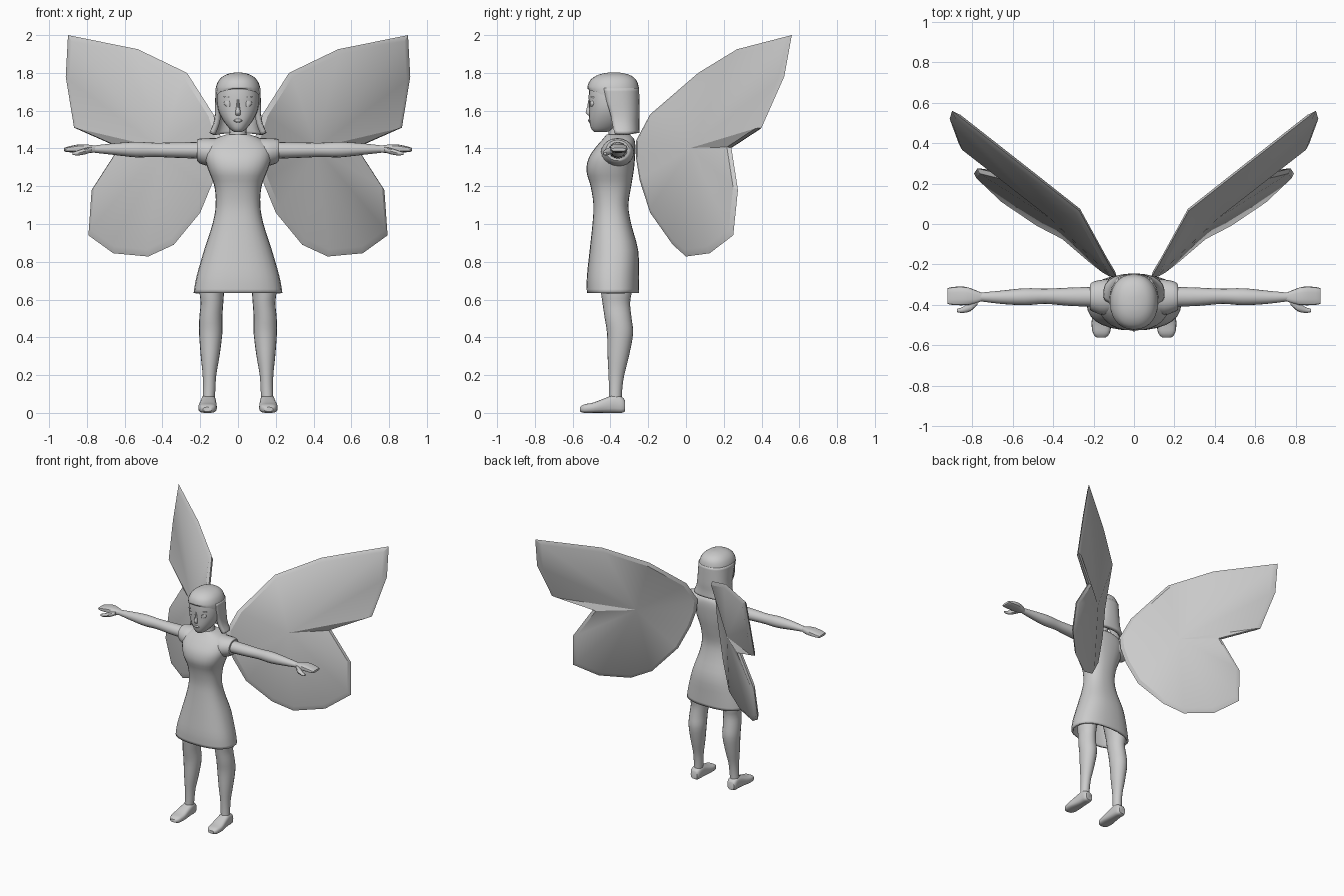
import bpy, bmesh, math
from mathutils import Vector

grey = bpy.data.materials.new("soft_grey")
grey.diffuse_color = (0.6, 0.6, 0.6, 1)


def finish(name, bm, mirror=False, angle=40, thickness=0):
    bmesh.ops.recalc_face_normals(bm, faces=bm.faces)
    me = bpy.data.meshes.new(name)
    bm.to_mesh(me)
    bm.free()
    ob = bpy.data.objects.new(name, me)
    bpy.context.collection.objects.link(ob)
    me.materials.append(grey)
    if thickness:
        m = ob.modifiers.new("thickness", 'SOLIDIFY')
        m.thickness, m.offset = thickness, -1
    if mirror:
        ob.modifiers.new("mirror", 'MIRROR')
    bpy.ops.object.select_all(action='DESELECT')
    ob.select_set(True)
    bpy.context.view_layer.objects.active = ob
    bpy.ops.object.shade_smooth_by_angle(angle=math.radians(angle))
    return ob


def spline(rings, steps):
    """Smooth the list of rings with a Catmull-Rom curve."""
    out = []
    for i in range(len(rings) - 1):
        p0, p1 = rings[max(i - 1, 0)], rings[i]
        p2, p3 = rings[i + 1], rings[min(i + 2, len(rings) - 1)]
        for s in range(steps):
            t = s / steps
            out.append([0.5 * (2 * b + (c - a) * t + (2 * a - 5 * b + 4 * c - d) * t * t
                               + (3 * b - a - 3 * c + d) * t ** 3)
                        for a, b, c, d in zip(p0, p1, p2, p3)])
    return out + [list(rings[-1])]


def loft(name, axis, rings, n=20, power=2.0, steps=3, arc=None, caps=(1, 1), **kw):
    """Rings: position along axis, low/high of first cross axis, low/high of second."""
    bm = bmesh.new()
    rows = []
    a0, a1 = arc or (0, math.tau)
    for p, l1, h1, l2, h2 in spline(rings, steps):
        row = []
        for k in range(n):
            a = a0 + (a1 - a0) * k / ((n - 1) if arc else n)
            c, s = math.cos(a), math.sin(a)
            u = (l1 + h1) / 2 + (h1 - l1) / 2 * math.copysign(abs(c) ** (2 / power), c)
            v = (l2 + h2) / 2 + (h2 - l2) / 2 * math.copysign(abs(s) ** (2 / power), s)
            row.append(bm.verts.new({'x': (p, u, v), 'y': (u, p, v), 'z': (u, v, p)}[axis]))
        rows.append(row)
    for r, q in zip(rows, rows[1:]):
        for k in range(n - 1 if arc else n):
            j = (k + 1) % n
            bm.faces.new((r[k], r[j], q[j], q[k]))
    if not arc:
        for use, row in zip(caps, (rows[0], rows[-1])):
            if use:
                bm.faces.new(row)
    return finish(name, bm, **kw)


# Dress: flared skirt, narrow waist, full chest, open hem
loft("dress", 'z', [
    (0.635, -.235, .235, -.525, -.25), (0.72, -.22, .22, -.525, -.25),
    (0.86, -.18, .18, -.51, -.253), (1.0, -.135, .135, -.495, -.29),
    (1.1, -.118, .118, -.49, -.305), (1.2, -.125, .125, -.505, -.29),
    (1.28, -.155, .155, -.527, -.277), (1.35, -.175, .175, -.515, -.27),
    (1.41, -.17, .17, -.475, -.268), (1.45, -.125, .125, -.44, -.275),
    (1.475, -.06, .06, -.42, -.30)], n=28, power=2.4, caps=(0, 1), thickness=.015)
loft("sleeves", 'x', [
    (.08, -.44, -.28, 1.30, 1.455), (.15, -.45, -.275, 1.305, 1.455),
    (.20, -.435, -.285, 1.32, 1.452), (.218, -.425, -.30, 1.335, 1.445)], mirror=True)

# Arms and hands
loft("arms", 'x', [
    (.18, -.41, -.31, 1.345, 1.435), (.32, -.405, -.315, 1.35, 1.432),
    (.44, -.395, -.32, 1.355, 1.43), (.54, -.402, -.318, 1.353, 1.435),
    (.66, -.395, -.33, 1.366, 1.427), (.765, -.382, -.34, 1.378, 1.415)],
    n=16, mirror=True)
loft("hands", 'x', [
    (.75, -.38, -.342, 1.38, 1.414), (.79, -.395, -.325, 1.375, 1.42),
    (.84, -.402, -.31, 1.378, 1.422), (.90, -.40, -.312, 1.38, 1.41),
    (.922, -.395, -.318, 1.386, 1.402)], n=14, power=3, mirror=True)
loft("thumbs", 'x', [
    (.775, -.40, -.365, 1.38, 1.408), (.81, -.432, -.385, 1.368, 1.402),
    (.85, -.44, -.412, 1.362, 1.388), (.875, -.436, -.42, 1.366, 1.38)],
    n=10, mirror=True)

# Legs and shoes
loft("legs", 'z', [
    (.05, .125, .188, -.41, -.34), (.12, .12, .186, -.408, -.338),
    (.2, .115, .187, -.41, -.327), (.3, .098, .197, -.415, -.302),
    (.42, .083, .206, -.418, -.28), (.5, .083, .205, -.43, -.288),
    (.58, .078, .198, -.442, -.296), (.66, .07, .202, -.452, -.285),
    (.8, .04, .17, -.46, -.28)], mirror=True)
loft("shoes", 'y', [
    (-.562, .14, .185, .008, .03), (-.54, .12, .203, 0, .045),
    (-.49, .112, .21, 0, .055), (-.43, .114, .202, 0, .078),
    (-.38, .116, .196, 0, .095), (-.34, .12, .194, 0, .085),
    (-.322, .13, .185, .008, .065)], n=18, power=3, mirror=True)

# Neck and head
loft("neck", 'z', [
    (1.43, -.065, .065, -.42, -.30), (1.48, -.045, .045, -.41, -.315),
    (1.56, -.045, .045, -.41, -.315)], n=16)
loft("head", 'z', [
    (1.487, -.02, .02, -.485, -.42), (1.505, -.045, .045, -.502, -.37),
    (1.55, -.08, .08, -.512, -.32), (1.61, -.107, .107, -.513, -.29),
    (1.68, -.112, .112, -.515, -.275), (1.74, -.105, .105, -.51, -.275)],
    n=24, power=2.2)

# Hair: crown, then a sheet round the back that flares at the shoulders
crown = loft("hair_crown", 'z', [
    (1.70, -.118, .118, -.521, -.248), (1.725, -.117, .117, -.522, -.25),
    (1.76, -.102, .102, -.508, -.262), (1.785, -.075, .075, -.475, -.29),
    (1.798, -.04, .04, -.435, -.33), (1.802, -.01, .01, -.40, -.36)], n=28, power=2.2)
# Fringe line rises at the middle and dips at the temples
for v in crown.data.vertices:
    if v.co.z < 1.712:
        v.co.z += 0.02 * max(0, 1 - abs(v.co.x) / .09) - 0.015 * (v.co.y > -.45)
loft("hair_back", 'z', [
    (1.72, -.119, .119, -.52, -.248), (1.65, -.121, .121, -.50, -.246),
    (1.58, -.123, .123, -.47, -.245), (1.53, -.132, .132, -.455, -.247),
    (1.482, -.152, .152, -.44, -.245)], n=22, power=2.4,
    arc=(math.radians(-18), math.radians(198)), thickness=.028)

# Face details
loft("nose", 'z', [
    (1.575, -.012, .012, -.518, -.50), (1.59, -.014, .014, -.532, -.50),
    (1.62, -.009, .009, -.524, -.50), (1.66, -.006, .006, -.517, -.50)], n=10)
loft("lips", 'z', [
    (1.538, -.012, .012, -.512, -.50), (1.547, -.026, .026, -.519, -.49),
    (1.556, -.012, .012, -.515, -.50)], n=12)
loft("eyes", 'z', [
    (1.622, .038, .062, -.508, -.48), (1.636, .028, .075, -.508, -.475),
    (1.65, .034, .07, -.508, -.475)], n=12, mirror=True)
loft("eyebrows", 'z', [
    (1.668, .03, .078, -.505, -.475), (1.675, .035, .075, -.507, -.475)],
    n=12, steps=1, mirror=True)

# Wings: one notched outline per side, with a thin bevelled rim
outline = [Vector(p) for p in (
    (.085, -.265, 1.44), (.13, -.19, 1.58), (.27, .065, 1.80), (.53, .27, 1.925),
    (.90, .56, 2.0), (.912, .52, 1.78), (.868, .40, 1.51), (.63, .24, 1.405),
    (.775, .275, 1.18), (.792, .25, .94), (.66, .125, .845), (.475, 0, .828),
    (.34, -.07, .89), (.2, -.19, 1.06), (.13, -.245, 1.23), (.095, -.265, 1.35))]
middle = Vector((.40, .04, 1.40))
normal = Vector((.66, -.72, .15)).normalized()
bm = bmesh.new()
rim = [bm.verts.new(p) for p in outline]
for side in (-1, 1):
    off = normal * .016 * side
    inner = [bm.verts.new(p.lerp(middle, .06) + off) for p in outline]
    hub = bm.verts.new(middle + off * 1.2)
    for k in range(len(rim)):
        j = (k + 1) % len(rim)
        bm.faces.new((rim[k], rim[j], inner[j], inner[k]))
        bm.faces.new((inner[k], inner[j], hub))
finish("wings", bm, mirror=True, angle=30)
